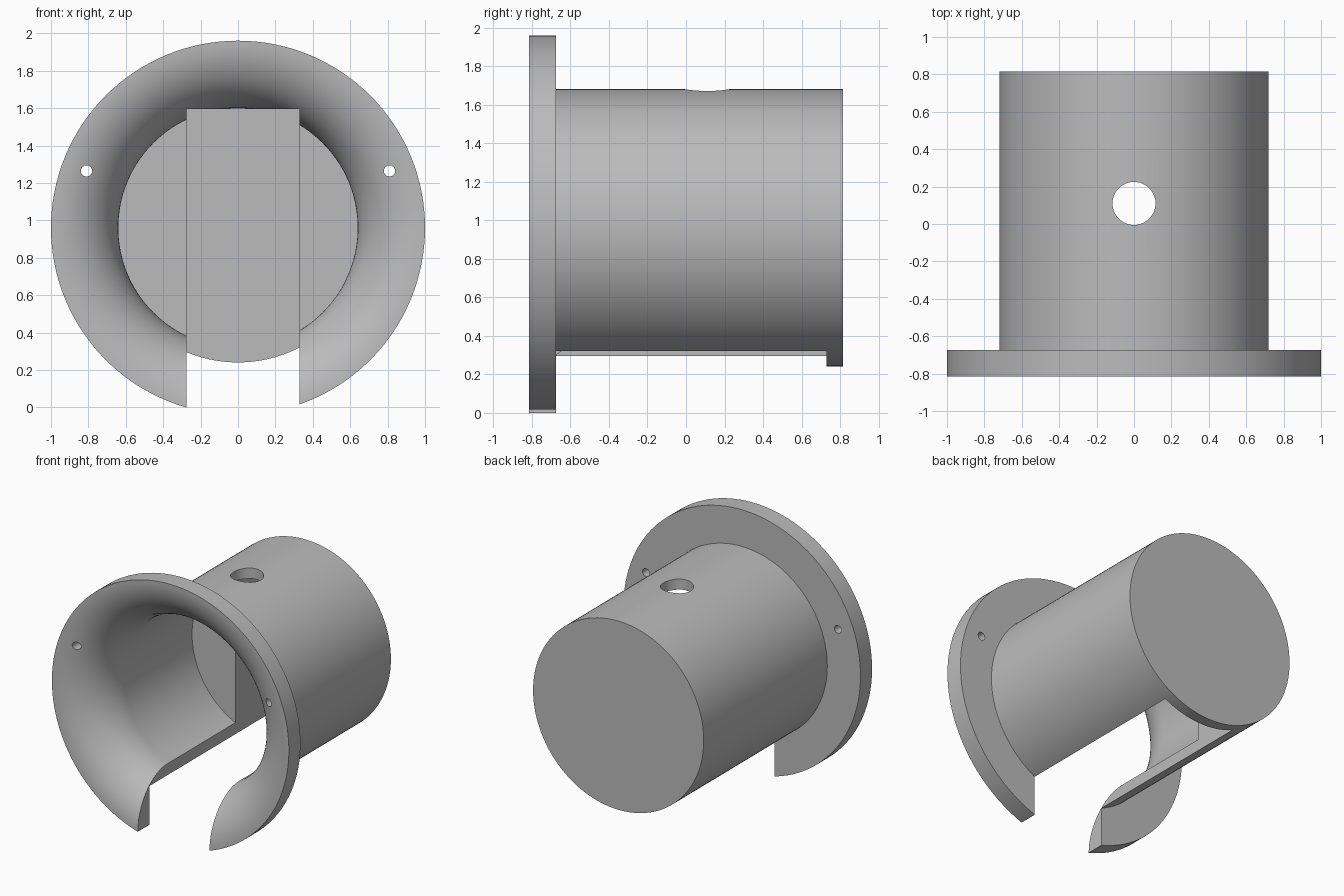
import bpy, bmesh, math
from mathutils import Matrix, Vector

cube = bpy.data.objects.get("Cube")
if cube:
    bpy.data.objects.remove(cube, do_unlink=True)

AXIS_Z = 0.961
SEGMENTS = 128

grey = bpy.data.materials.new("plain grey")
grey.use_nodes = True
colour = (0.5, 0.5, 0.5, 1)
grey.diffuse_color = colour
grey.node_tree.nodes["Principled BSDF"].inputs["Base Color"].default_value = colour


def add_object(name, bm):
    bmesh.ops.recalc_face_normals(bm, faces=bm.faces)
    mesh = bpy.data.meshes.new(name)
    bm.to_mesh(mesh)
    bm.free()
    mesh.materials.append(grey)
    obj = bpy.data.objects.new(name, mesh)
    bpy.context.collection.objects.link(obj)
    return obj


def lathe(name, profile):
    """Revolve (radius, y) points around the horizontal axis."""
    bm = bmesh.new()
    verts = [bm.verts.new((r, y, AXIS_Z)) for r, y in profile]
    edges = [bm.edges.new(pair) for pair in zip(verts, verts[1:])]
    bmesh.ops.spin(bm, geom=verts + edges, cent=(0, 0, AXIS_Z), axis=(0, 1, 0),
                   angle=math.tau, steps=SEGMENTS, use_duplicate=False)
    bmesh.ops.remove_doubles(bm, verts=bm.verts, dist=1e-4)
    return add_object(name, bm)


def box(name, low, high):
    low, high = Vector(low), Vector(high)
    bm = bmesh.new()
    bmesh.ops.create_cube(bm, size=1, matrix=Matrix.Translation((low + high) / 2)
                          @ Matrix.Diagonal((*(high - low), 1)))
    return add_object(name, bm)


def rod(name, centre, radius, depth, along_y=False):
    turn = Matrix.Rotation(math.pi / 2 if along_y else 0, 4, "X")
    bm = bmesh.new()
    bmesh.ops.create_cone(bm, cap_ends=True, segments=48, radius1=radius, radius2=radius,
                          depth=depth, matrix=Matrix.Translation(centre) @ turn)
    return add_object(name, bm)


# Flanged cup: closed back, rim at the front, trumpet mouth into a blind bore
FLARE = 0.36
mouth = []
for i in range(25):
    a = math.pi / 2 * i / 24
    mouth.append((1 - FLARE * math.sin(a), -0.815 + FLARE * (1 - math.cos(a))))
profile = [(0, 0.815), (0.72, 0.815), (0.72, -0.675), (1, -0.675)]
profile += mouth + [(0.64, 0.36), (0, 0.36)]
body = lathe("flanged_housing", profile)

# Cutters: open slot below, top port, two screw holes in the flange
cutters = [
    box("slot_cutter", (-0.275, -1, -0.3), (0.33, 0.73, 1.595)),
    rod("port_cutter", (0, 0.11, 1.6), 0.115, 0.6),
]
for side in (-1, 1):
    cutters.append(rod("screw_hole_cutter", (side * 0.81, -0.75, 1.265), 0.03, 0.4, True))

bpy.context.view_layer.objects.active = body
body.select_set(True)
for cutter in cutters:
    cutter.hide_render = True
    mod = body.modifiers.new(cutter.name, "BOOLEAN")
    mod.operation = "DIFFERENCE"
    mod.solver = "EXACT"
    mod.object = cutter
    bpy.ops.object.modifier_apply(modifier=mod.name)
    bpy.data.objects.remove(cutter, do_unlink=True)

bpy.ops.object.shade_smooth_by_angle(angle=math.radians(25))
